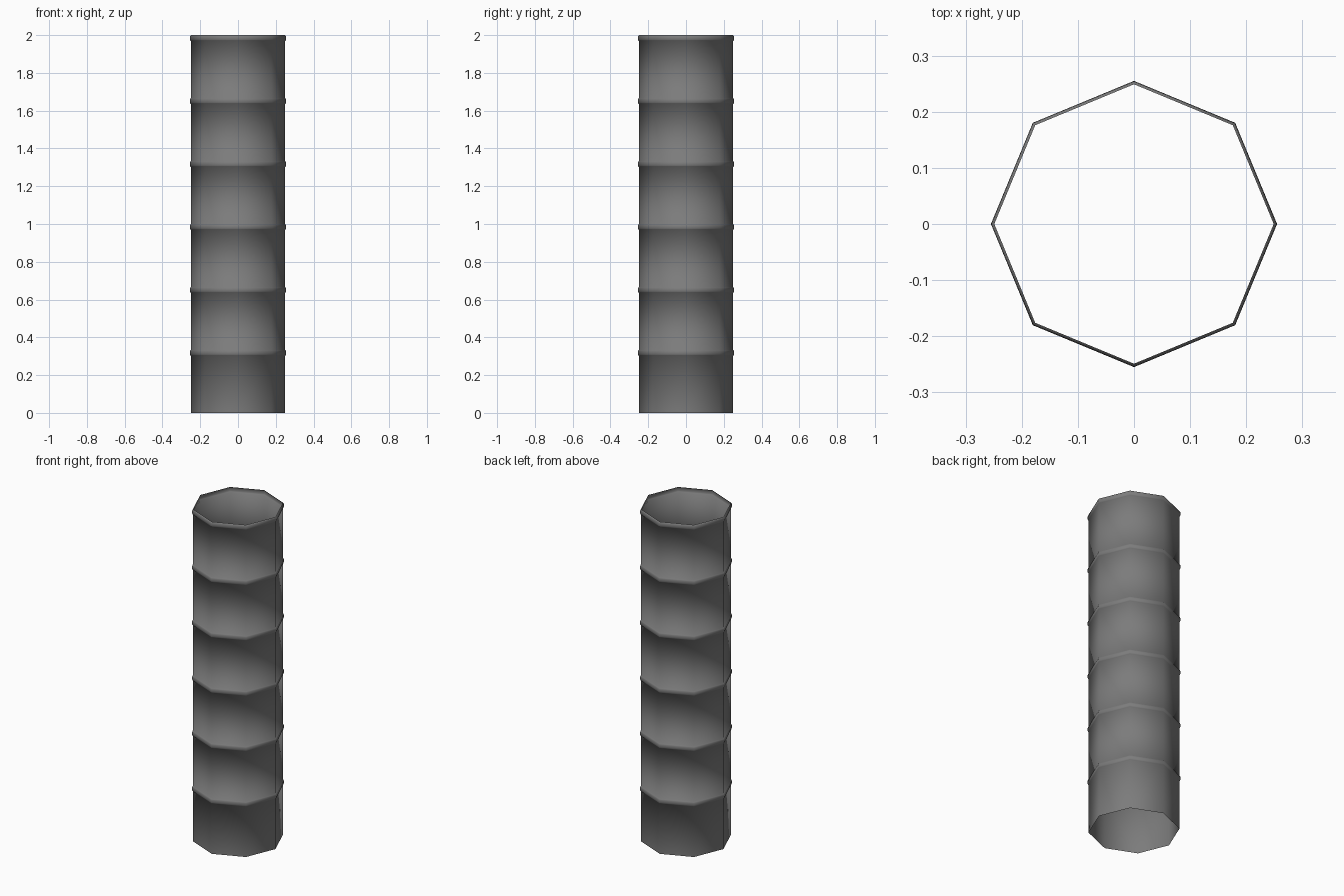
import bpy, bmesh
from math import cos, sin, pi

cube = bpy.data.objects.get("Cube")
if cube:
    bpy.data.objects.remove(cube, do_unlink=True)

SIDES = 8
WALL, RIB = 0.249, 0.255
RIB_HALF = 0.016
TOP = 2.0
SPACING = 1 / 3

# Grey metal
metal = bpy.data.materials.new("grey_metal")
metal.use_nodes = True
grey = (0.2, 0.2, 0.2, 1)
metal.diffuse_color = grey
metal.node_tree.nodes["Principled BSDF"].inputs["Base Color"].default_value = grey

# Wall profile: straight sheet with a rounded rib rolled into it at each interval
profile = [(WALL, 0)]
for i in range(6):
    centre = TOP - RIB_HALF - (5 - i) * SPACING
    for k in range(7):
        a = -pi / 2 + pi * k / 6
        profile.append((WALL + (RIB - WALL) * cos(a), centre + RIB_HALF * sin(a)))

# Turn the profile into an open eight-sided tube
bm = bmesh.new()
rings = []
for r, z in profile:
    angles = [2 * pi * s / SIDES for s in range(SIDES)]
    rings.append([bm.verts.new((r * cos(a), r * sin(a), z)) for a in angles])
for low, high in zip(rings, rings[1:]):
    for s in range(SIDES):
        t = (s + 1) % SIDES
        bm.faces.new((low[s], low[t], high[t], high[s]))
mesh = bpy.data.meshes.new("ribbed_pipe")
bm.to_mesh(mesh)
bm.free()
mesh.materials.append(metal)
mesh.shade_smooth()

pipe = bpy.data.objects.new("ribbed_pipe", mesh)
bpy.context.collection.objects.link(pipe)
